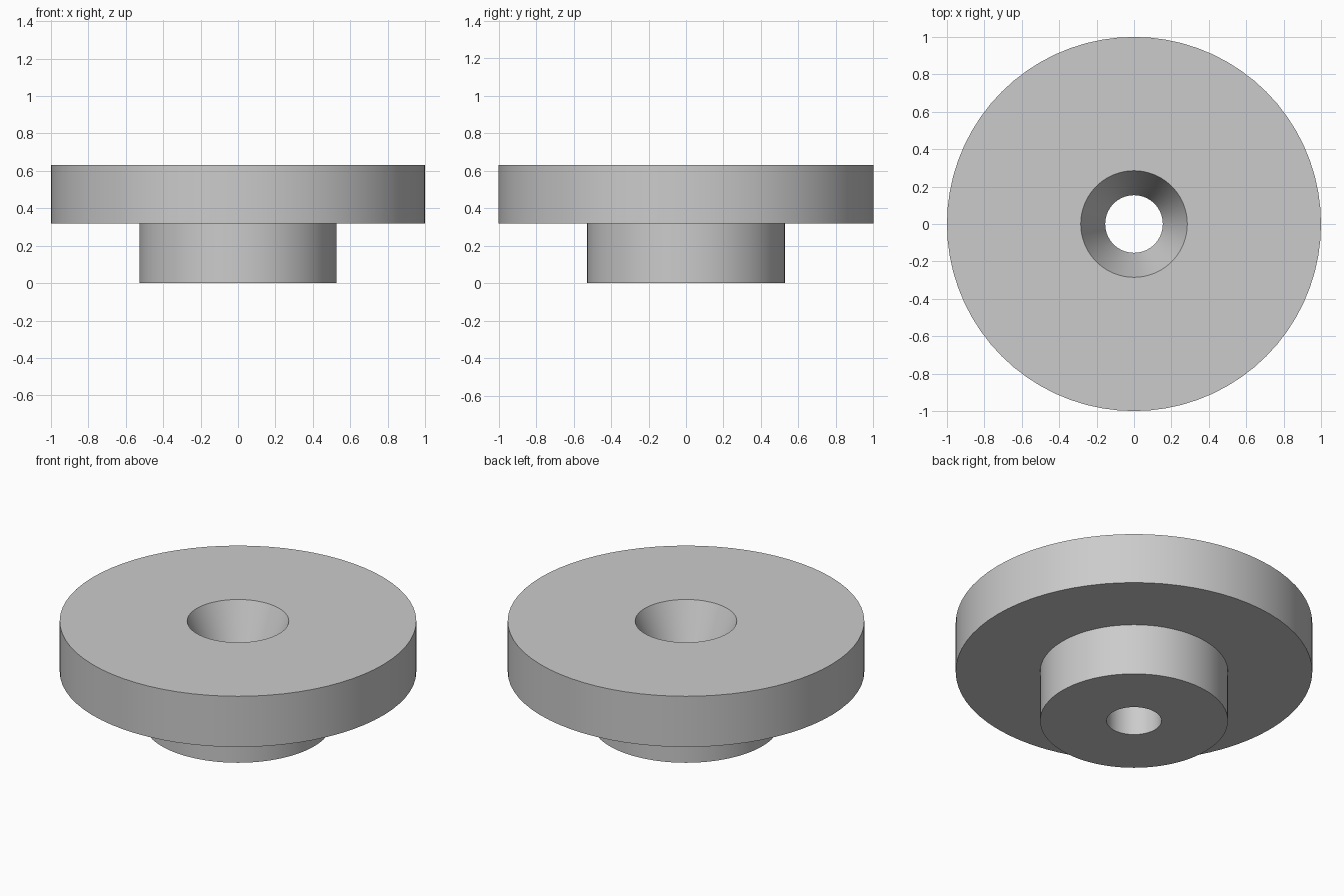
import bpy, bmesh, math

cube = bpy.data.objects.get("Cube")
if cube:
    bpy.data.objects.remove(cube, do_unlink=True)

SEGMENTS = 72
FLANGE_R, HUB_R = 1.0, 0.527
BORE_R, MOUTH_R = 0.154, 0.285
STEP_Z, TOP_Z = 0.318, 0.632

# Plain grey material
grey = bpy.data.materials.new("plain grey")
grey.use_nodes = True
colour = (0.6, 0.6, 0.6, 1)
grey.diffuse_color = colour
grey.node_tree.nodes["Principled BSDF"].inputs["Base Color"].default_value = colour


def lathe(name, profile):
    """Revolve a closed (radius, height) profile around the z axis."""
    bm = bmesh.new()
    verts = [bm.verts.new((r, 0, z)) for r, z in profile]
    edges = [bm.edges.new((a, b)) for a, b in zip(verts, verts[1:] + verts[:1])]
    bmesh.ops.spin(bm, geom=verts + edges, cent=(0, 0, 0), axis=(0, 0, 1),
                   angle=math.tau, steps=SEGMENTS)
    bmesh.ops.remove_doubles(bm, verts=bm.verts, dist=0.0001)
    bmesh.ops.recalc_face_normals(bm, faces=bm.faces)
    mesh = bpy.data.meshes.new(name)
    bm.to_mesh(mesh)
    bm.free()
    mesh.materials.append(grey)
    obj = bpy.data.objects.new(name, mesh)
    bpy.context.collection.objects.link(obj)
    bpy.ops.object.select_all(action="DESELECT")
    obj.select_set(True)
    bpy.context.view_layer.objects.active = obj
    bpy.ops.object.shade_smooth_by_angle(angle=math.radians(20))
    return obj


# Wide flange on a narrow hub, with a straight bore opening into a tapered mouth
lathe("flanged_bushing", [
    (BORE_R, 0), (HUB_R, 0), (HUB_R, STEP_Z), (FLANGE_R, STEP_Z),
    (FLANGE_R, TOP_Z), (MOUTH_R, TOP_Z), (BORE_R, STEP_Z),
])
